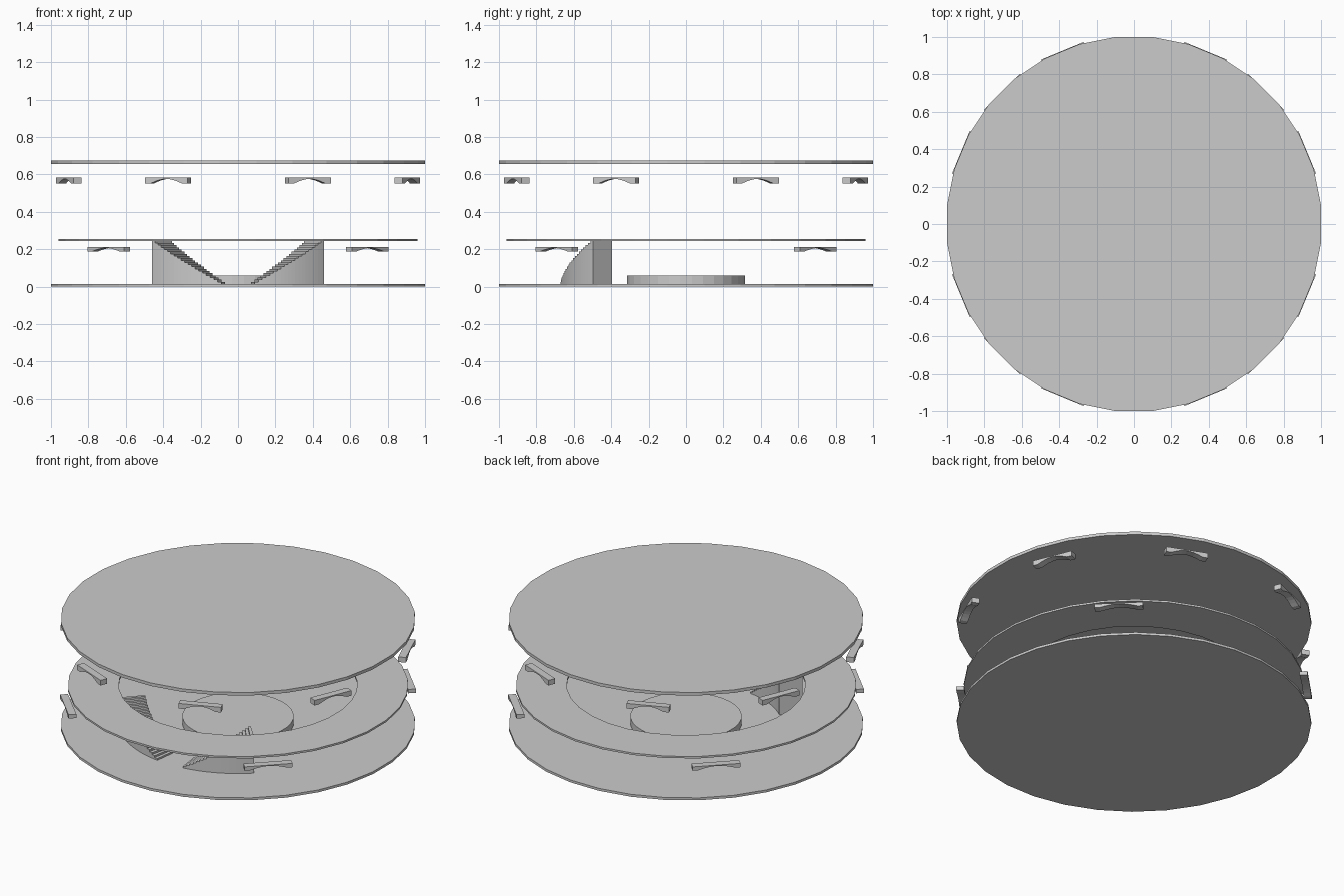
import bpy, bmesh
from math import sin, cos, pi, radians

if "Cube" in bpy.data.objects:
    bpy.data.objects.remove(bpy.data.objects["Cube"])

SEG = 32


def make_object(name, bm):
    bmesh.ops.recalc_face_normals(bm, faces=bm.faces)
    me = bpy.data.meshes.new(name)
    bm.to_mesh(me)
    bm.free()
    ob = bpy.data.objects.new(name, me)
    bpy.context.collection.objects.link(ob)
    return ob


def circle(bm, r, z, seg=SEG):
    # half-step offset so flats face the axes
    return [bm.verts.new((r * cos(2 * pi * (i + .5) / seg), r * sin(2 * pi * (i + .5) / seg), z))
            for i in range(seg)]


def bridge(bm, a, b):
    n = len(a)
    for i in range(n):
        j = (i + 1) % n
        bm.faces.new((a[i], a[j], b[j], b[i]))


def disc(name, r, z0, z1, hole=0):
    bm = bmesh.new()
    lo, hi = circle(bm, r, z0), circle(bm, r, z1)
    bridge(bm, lo, hi)
    if hole:
        hlo, hhi = circle(bm, hole, z0), circle(bm, hole, z1)
        bridge(bm, hlo, hhi)
        bridge(bm, lo, hlo)
        bridge(bm, hi, hhi)
    else:
        bm.faces.new(lo)
        bm.faces.new(hi)
    return make_object(name, bm)


def staircase(name, side, steps=20, a0=7.5, a1=42.7, r0=.54, r1=.677, z0=.014, z1=.244):
    # solid curved flight: walls, treads and risers swept round the arc
    bm = bmesh.new()
    prof = []
    for i in range(steps):
        a = radians(a0 + (a1 - a0) * i / steps)
        b = radians(a0 + (a1 - a0) * (i + 1) / steps)
        low = z0 + (z1 - z0) * i / steps
        top = z0 + (z1 - z0) * (i + 1) / steps
        prof.append((a, b, low, top))

    def quad(*pts):
        bm.faces.new([bm.verts.new((side * r * sin(a), -r * cos(a), z)) for r, a, z in pts])
    for a, b, low, top in prof:
        quad((r0, a, top), (r1, a, top), (r1, b, top), (r0, b, top))
        quad((r0, a, low), (r1, a, low), (r1, a, top), (r0, a, top))
        quad((r0, a, z0), (r1, a, z0), (r1, b, z0), (r0, b, z0))
        for r in (r0, r1):
            quad((r, a, z0), (r, b, z0), (r, b, top), (r, a, top))
    end = radians(a1)
    quad((r0, end, z0), (r1, end, z0), (r1, end, z1), (r0, end, z1))
    bmesh.ops.remove_doubles(bm, verts=bm.verts, dist=1e-5)
    return make_object(name, bm)


def bracket(name, angle, r, z0, z1, length, width, n=8):
    # small block with an arched underside, set tangent to the rim
    bm = bmesh.new()
    h, foot = length / 2, length / 2 - .03
    under = [(-h, z0)] + [(-foot + 2 * foot * i / n, z0 + (z1 - z0) * .8 * sin(pi * i / n))
                          for i in range(n + 1)] + [(h, z0)]
    pts = under + [(h, z1), (-h, z1)]
    rows = []
    for d in (r - width / 2, r + width / 2):
        rows.append([bm.verts.new((d * cos(angle) - t * sin(angle),
                                   d * sin(angle) + t * cos(angle), z)) for t, z in pts])
    bridge(bm, *rows)
    for row in rows:
        bm.faces.new(row)
    return make_object(name, bm)


# Floors
disc("ground_floor", 1.005, 0, .015)
disc("gallery_floor", .965, .243, .255, hole=.677)
disc("roof", 1.005, .655, .674)

# Central plinth
disc("centre_plinth", .316, .014, .06)

# Mirrored flights of stairs
for side, label in ((-1, "left"), (1, "right")):
    staircase("stairs_" + label, side)

# Arched brackets under the roof and the gallery
for i in range(8):
    bracket(f"upper_bracket_{i}", radians(22.5 + 45 * i), .98, .55, .582, .247, .045)
for i in range(4):
    bracket(f"lower_bracket_{i}", radians(45 + 90 * i), .977, .187, .211, .275, .045)
